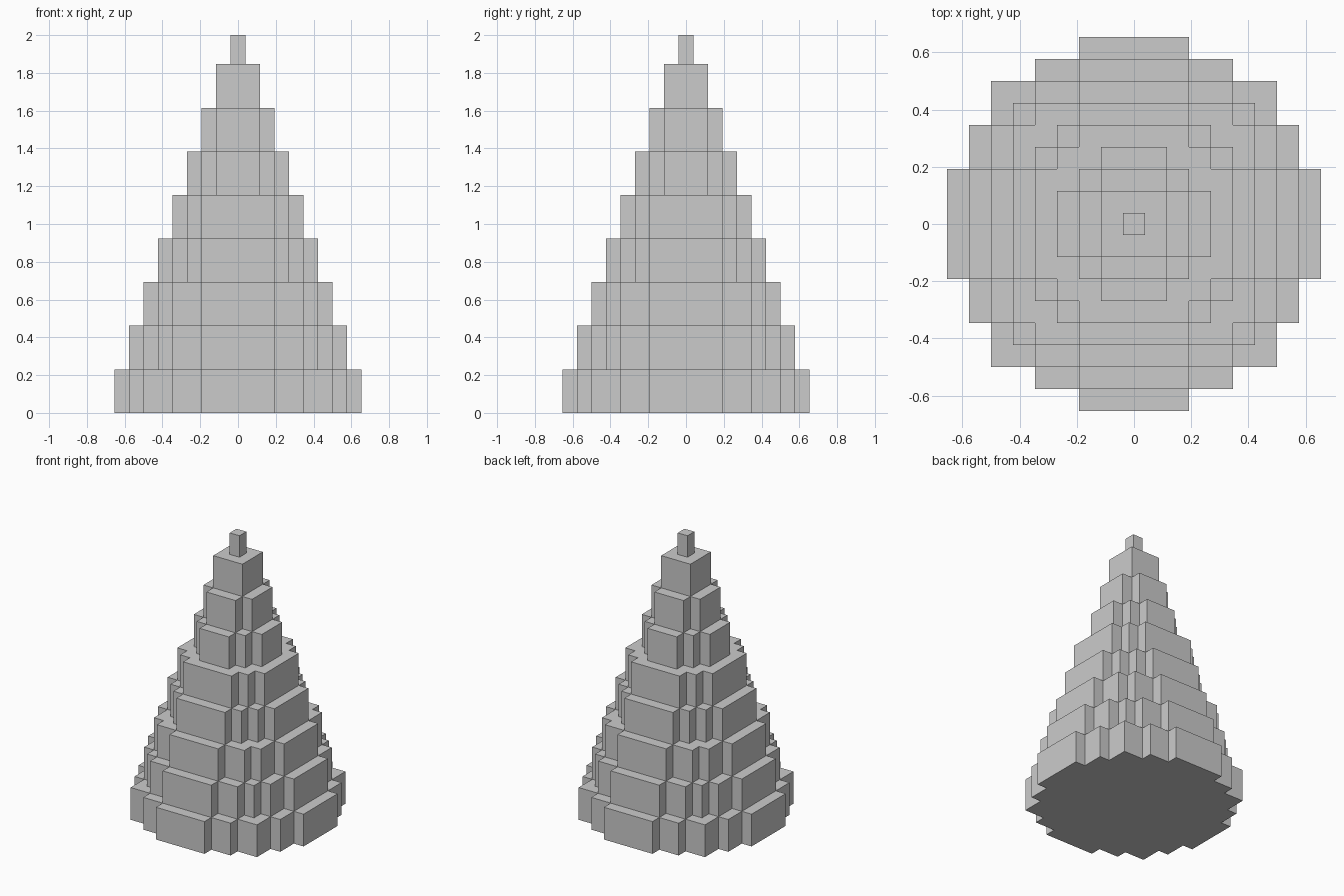
import bpy, bmesh

if "Cube" in bpy.data.objects:
    bpy.data.objects.remove(bpy.data.objects["Cube"])

U = 1 / 13           # block size: 26 blocks tall, 17 blocks wide
TIERS = 9            # tier radii run 8, 7 ... 0 blocks
TIER_BLOCKS = 3
TOTAL_BLOCKS = 26


def disc(r):
    """Grid cells of a blocky disc with a radius of r blocks."""
    span = range(-r, r + 1)
    return {(i, j) for i in span for j in span if i * i + j * j <= (r + 0.5) ** 2}


bm = bmesh.new()


def quad(points):
    bm.faces.new([bm.verts.new([c * U for c in p]) for p in points])


def flat(i, j, z, up=True):
    pts = [(i - .5, j - .5, z), (i + .5, j - .5, z), (i + .5, j + .5, z), (i - .5, j + .5, z)]
    quad(pts if up else pts[::-1])


# Underside
for i, j in disc(TIERS - 1):
    flat(i, j, 0, up=False)

# Each tier: outer walls plus the exposed ledge around the next tier
for k in range(TIERS):
    cells = disc(TIERS - 1 - k)
    above = disc(TIERS - 2 - k) if k < TIERS - 1 else set()
    z0 = k * TIER_BLOCKS
    z1 = min(z0 + TIER_BLOCKS, TOTAL_BLOCKS)
    for i, j in cells:
        if (i, j) not in above:
            flat(i, j, z1)
        for dx, dy in ((1, 0), (0, 1), (-1, 0), (0, -1)):
            if (i + dx, j + dy) not in cells:
                cx, cy = i + dx / 2, j + dy / 2
                ax, ay = cx + dy / 2, cy - dx / 2
                bx, by = cx - dy / 2, cy + dx / 2
                quad([(ax, ay, z0), (bx, by, z0), (bx, by, z1), (ax, ay, z1)])

# Weld and merge the coplanar cells into large flat faces
bmesh.ops.remove_doubles(bm, verts=bm.verts[:], dist=U * 0.01)
bmesh.ops.dissolve_limit(bm, angle_limit=0.01, verts=bm.verts[:], edges=bm.edges[:])

mesh = bpy.data.meshes.new("stepped_cone")
bm.to_mesh(mesh)
bm.free()
cone = bpy.data.objects.new("stepped_cone", mesh)
bpy.context.collection.objects.link(cone)
